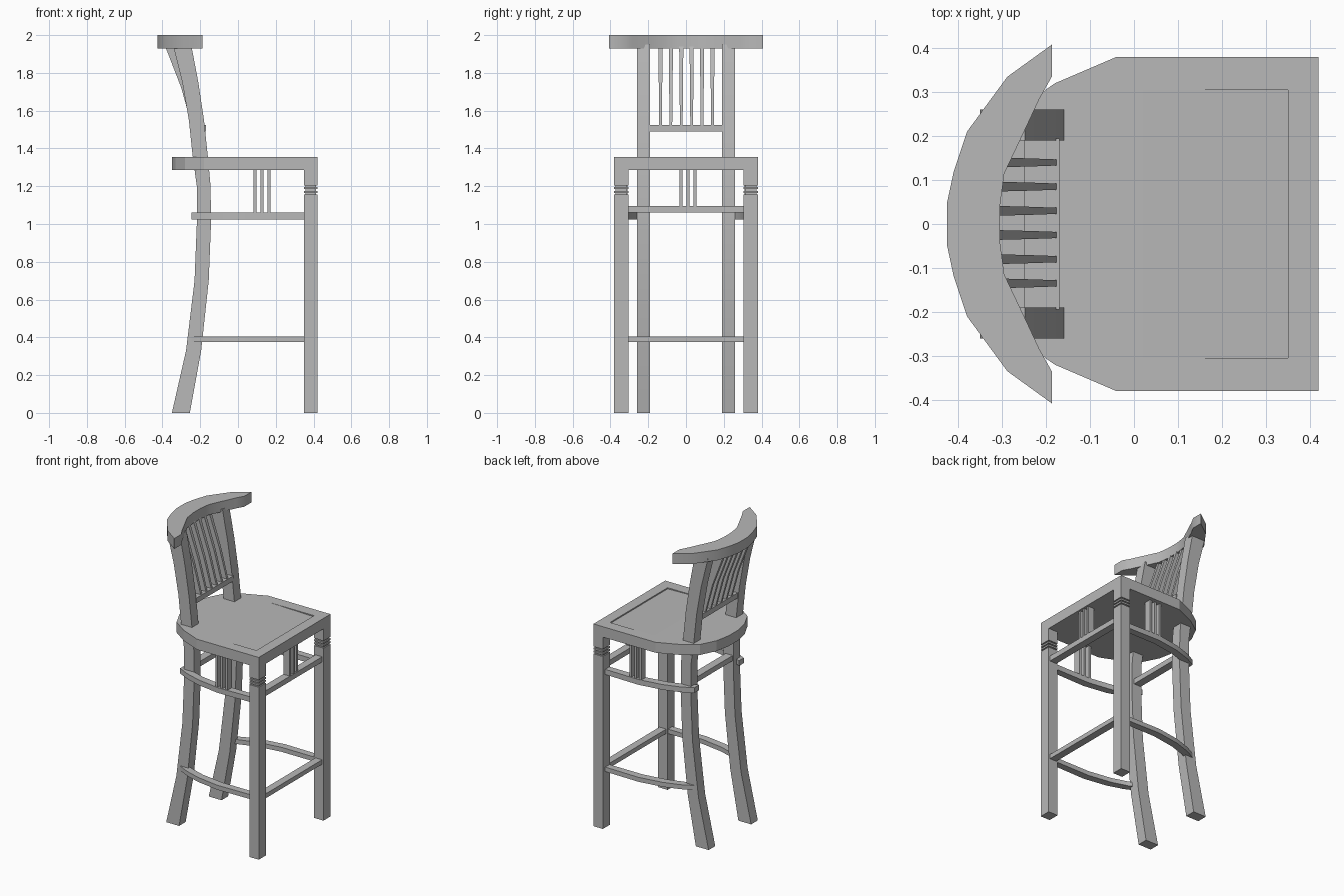
import bpy
import bmesh
from math import radians

if "Cube" in bpy.data.objects:
    bpy.data.objects.remove(bpy.data.objects["Cube"], do_unlink=True)

grey = bpy.data.materials.new("plain grey")
grey.use_nodes = True
grey.diffuse_color = (0.48, 0.48, 0.48, 1)
grey.node_tree.nodes["Principled BSDF"].inputs["Base Color"].default_value = grey.diffuse_color


def loft(name, rings, smooth=False):
    """Skin a row of matching rings and cap both ends."""
    bm = bmesh.new()
    rows = [[bm.verts.new(p) for p in ring] for ring in rings]
    n = len(rows[0])
    for a, b in zip(rows, rows[1:]):
        for i in range(n):
            j = (i + 1) % n
            bm.faces.new((a[i], a[j], b[j], b[i]))
    bm.faces.new(rows[0])
    bm.faces.new(rows[-1])
    bmesh.ops.recalc_face_normals(bm, faces=bm.faces)
    mesh = bpy.data.meshes.new(name)
    bm.to_mesh(mesh)
    bm.free()
    mesh.materials.append(grey)
    ob = bpy.data.objects.new(name, mesh)
    bpy.context.collection.objects.link(ob)
    if smooth:
        bpy.ops.object.select_all(action='DESELECT')
        ob.select_set(True)
        bpy.context.view_layer.objects.active = ob
        bpy.ops.object.shade_smooth_by_angle(angle=radians(30))
    return ob


def rect(x0, x1, y0, y1, z):
    return [(x0, y0, z), (x1, y0, z), (x1, y1, z), (x0, y1, z)]


def box(name, x0, x1, y0, y1, z0, z1):
    return loft(name, [rect(x0, x1, y0, y1, z0), rect(x0, x1, y0, y1, z1)])


def upright(inner, outer, z0, z1):
    """Four-sided section standing between two plan points."""
    return [(*inner, z0), (*outer, z0), (*outer, z1), (*inner, z1)]


SEAT_LOW, SEAT_TOP = 1.285, 1.355

# Seat with square front and rounded back
half = [(0.42, 0.38), (-0.04, 0.38), (-0.18, 0.32), (-0.28, 0.25), (-0.33, 0.15), (-0.35, 0.05)]
outline = half + [(x, -y) for x, y in reversed(half)]
seat = loft("seat", [[(x, y, z) for x, y in outline] for z in (SEAT_LOW, SEAT_TOP)])

# Shallow dip in the seat, deepest at its front edge
dip = loft("seat_dip_cutter", [[(0.35, y, SEAT_TOP - 0.008), (0.35, y, SEAT_TOP + 0.05),
                                (0.0, y, SEAT_TOP + 0.05), (0.0, y, SEAT_TOP + 0.0005)]
                               for y in (-0.305, 0.305)])
dip.hide_render = True
cut = seat.modifiers.new("dip", 'BOOLEAN')
cut.operation = 'DIFFERENCE'
cut.solver = 'EXACT'
cut.object = dip
bpy.context.view_layer.objects.active = seat
bpy.ops.object.modifier_apply(modifier=cut.name)
bpy.data.objects.remove(dip, do_unlink=True)

# Front leg levels: (height, inset), with three grooves near the top
leg_levels = [(0, 0)]
for z in (1.155, 1.175, 1.195):
    leg_levels += [(z, 0), (z, 0.008), (z + 0.009, 0.008), (z + 0.009, 0)]
leg_levels.append((SEAT_LOW, 0))

# Back leg curve: (height, back x, front x)
back_curve = [(0, -0.35, -0.255), (0.33, -0.275, -0.195), (0.7, -0.23, -0.155),
              (1.0, -0.218, -0.143), (1.2, -0.218, -0.145), (1.36, -0.24, -0.16),
              (1.55, -0.26, -0.18), (1.75, -0.295, -0.21), (1.95, -0.345, -0.248)]

# Side stretcher path, bowed in plan: (x, inner y, outer y)
bow = [(0.36, 0.31, 0.355), (0.1, 0.31, 0.36), (-0.06, 0.285, 0.335), (-0.17, 0.25, 0.3),
       (-0.245, 0.21, 0.262)]

for side, s in (("left", 1), ("right", -1)):
    loft("front_leg_" + side,
         [rect(0.35 + i, 0.42 - i, s * (0.305 + i), s * (0.38 - i), z) for z, i in leg_levels])
    loft("back_leg_" + side,
         [rect(b, f, s * 0.19, s * 0.26, z) for z, b, f in back_curve], smooth=True)
    for level, z0, z1 in (("lower", 0.375, 0.405), ("upper", 1.025, 1.06)):
        loft(f"{level}_stretcher_{side}",
             [upright((x, s * a), (x, s * b), z0, z1) for x, a, b in bow], smooth=True)
    # Little slats between seat and upper side stretcher
    for k, x in enumerate((0.09, 0.127, 0.164)):
        box(f"side_slat_{side}_{k + 1}", x - 0.008, x + 0.008, s * 0.31, s * 0.355, 1.05, SEAT_LOW)

# Cross rails between the legs
box("lower_front_stretcher", 0.36, 0.41, -0.31, 0.31, 0.375, 0.405)
box("upper_front_stretcher", 0.36, 0.41, -0.31, 0.31, 1.06, 1.095)
box("upper_back_stretcher", -0.213, -0.16, -0.25, 0.25, 1.06, 1.095)
box("backrest_lower_rail", -0.25, -0.17, -0.195, 0.195, 1.49, 1.525)

# Front slats under the seat
for k, y in enumerate((-0.027, 0.01, 0.047)):
    box(f"front_slat_{k + 1}", 0.363, 0.407, y - 0.008, y + 0.008, 1.09, SEAT_LOW)

# Leaning backrest slats
for k in range(6):
    y = -0.135 + 0.055 * k
    loft(f"backrest_slat_{k + 1}",
         [rect(b, f, y - w, y + w, z) for z, b, f, w in
          ((1.52, -0.245, -0.175, 0.007), (1.72, -0.3, -0.23, 0.009), (1.94, -0.385, -0.305, 0.011))])

# Curved top rail: (inner plan point, outer plan point)
rail_half = [((-0.187, 0.335), (-0.187, 0.408)), ((-0.215, 0.285), (-0.288, 0.335)),
             ((-0.25, 0.21), (-0.38, 0.21)), ((-0.295, 0.115), (-0.41, 0.12)),
             ((-0.305, 0.04), (-0.425, 0.05))]
rail = rail_half + [((a[0], -a[1]), (b[0], -b[1])) for a, b in reversed(rail_half)]
loft("top_rail", [upright(a, b, 1.93, 2.0) for a, b in rail], smooth=True)
